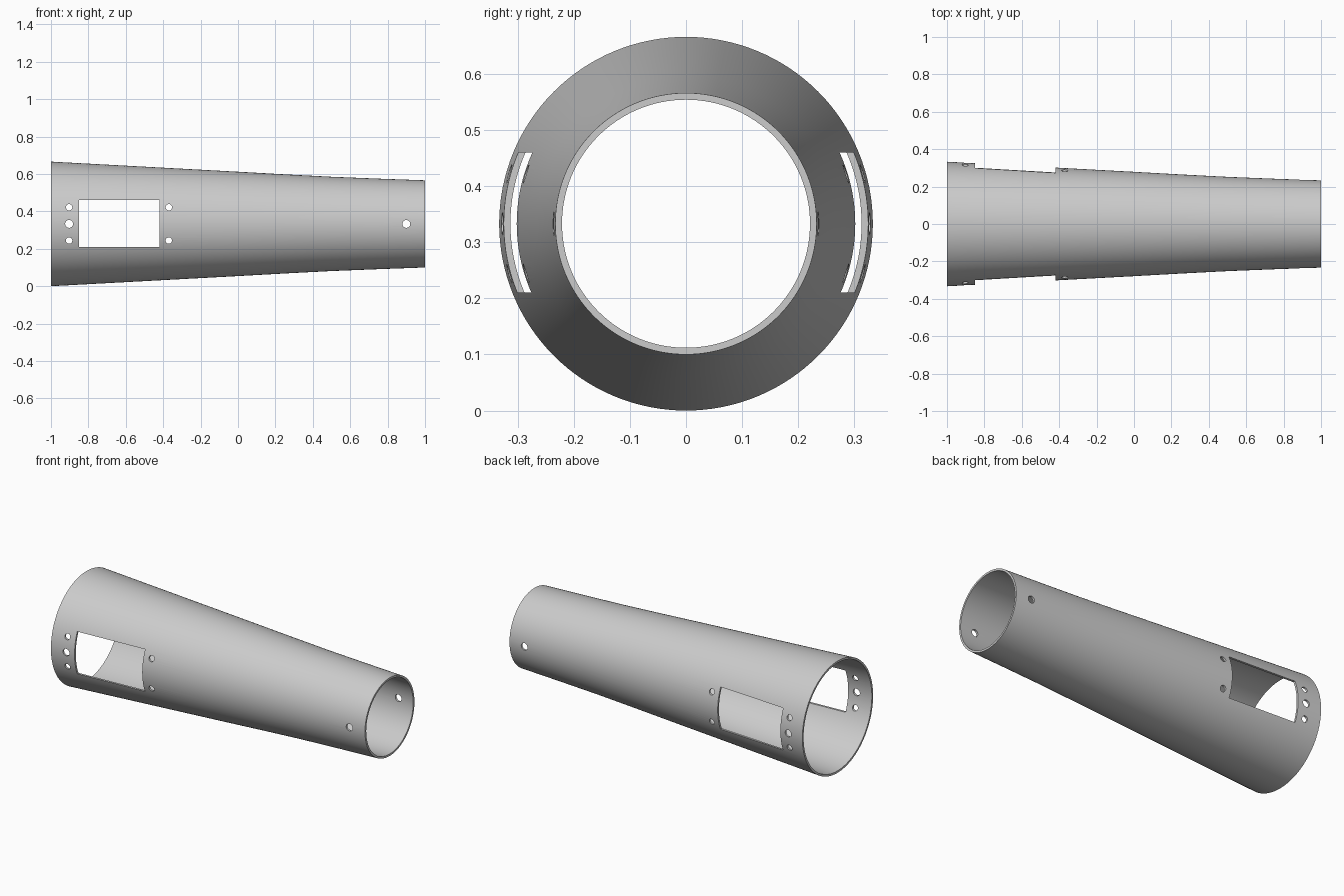
import bpy
import bmesh
from math import cos, sin, tau, pi
from mathutils import Matrix

cube = bpy.data.objects.get("Cube")
if cube:
    bpy.data.objects.remove(cube, do_unlink=True)

AXIS_Z = 0.333
WALL = 0.012
SEGMENTS = 128
# Outer radius along the tube: (x, radius)
PROFILE = [(-1, 0.333), (-0.5, 0.306), (0, 0.279), (0.25, 0.265),
           (0.5, 0.252), (0.75, 0.242), (1, 0.233)]

grey = bpy.data.materials.new("light grey")
grey.use_nodes = True
grey.diffuse_color = (0.6, 0.6, 0.6, 1)
grey.node_tree.nodes["Principled BSDF"].inputs["Base Color"].default_value = (0.6, 0.6, 0.6, 1)


def make_object(name, bm):
    bmesh.ops.recalc_face_normals(bm, faces=bm.faces)
    mesh = bpy.data.meshes.new(name)
    bm.to_mesh(mesh)
    bm.free()
    mesh.materials.append(grey)
    obj = bpy.data.objects.new(name, mesh)
    bpy.context.collection.objects.link(obj)
    return obj


# Tapered tube: out along the outer wall, back along the inner wall
bm = bmesh.new()
loop = PROFILE + [(x, r - WALL) for x, r in reversed(PROFILE)]
rings = []
for x, r in loop:
    angles = [tau * i / SEGMENTS for i in range(SEGMENTS)]
    rings.append([bm.verts.new((x, r * cos(a), AXIS_Z + r * sin(a))) for a in angles])
for k, ring in enumerate(rings):
    following = rings[(k + 1) % len(rings)]
    for i in range(SEGMENTS):
        j = (i + 1) % SEGMENTS
        bm.faces.new((ring[i], ring[j], following[j], following[i]))
tube = make_object("tapered_tube", bm)

# Cutter: the window and bolt holes run straight through both sides
bm = bmesh.new()
bmesh.ops.create_cube(bm, size=1, matrix=Matrix.Translation((-0.635, 0, 0.335))
                      @ Matrix.Diagonal((0.43, 1, 0.25, 1)))


def bolt_hole(x, z, radius):
    bmesh.ops.create_cone(bm, cap_ends=True, segments=32, radius1=radius, radius2=radius, depth=1,
                          matrix=Matrix.Translation((x, 0, z)) @ Matrix.Rotation(pi / 2, 4, "X"))


for x in (-0.903, -0.37):
    for side in (-1, 1):
        bolt_hole(x, AXIS_Z + side * 0.089, 0.017)
for x in (-0.903, 0.9):
    bolt_hole(x, AXIS_Z, 0.021)
cutter = make_object("opening_cutter", bm)
cutter.hide_render = True
cutter.hide_set(True)

# Cut the openings, then smooth the curved walls
cut = tube.modifiers.new("openings", "BOOLEAN")
cut.operation = "DIFFERENCE"
cut.solver = "EXACT"
cut.object = cutter
bpy.ops.object.select_all(action="DESELECT")
bpy.context.view_layer.objects.active = tube
tube.select_set(True)
bpy.ops.object.modifier_apply(modifier=cut.name)
bpy.data.objects.remove(cutter, do_unlink=True)
bpy.ops.object.shade_smooth_by_angle(angle=pi / 6)
